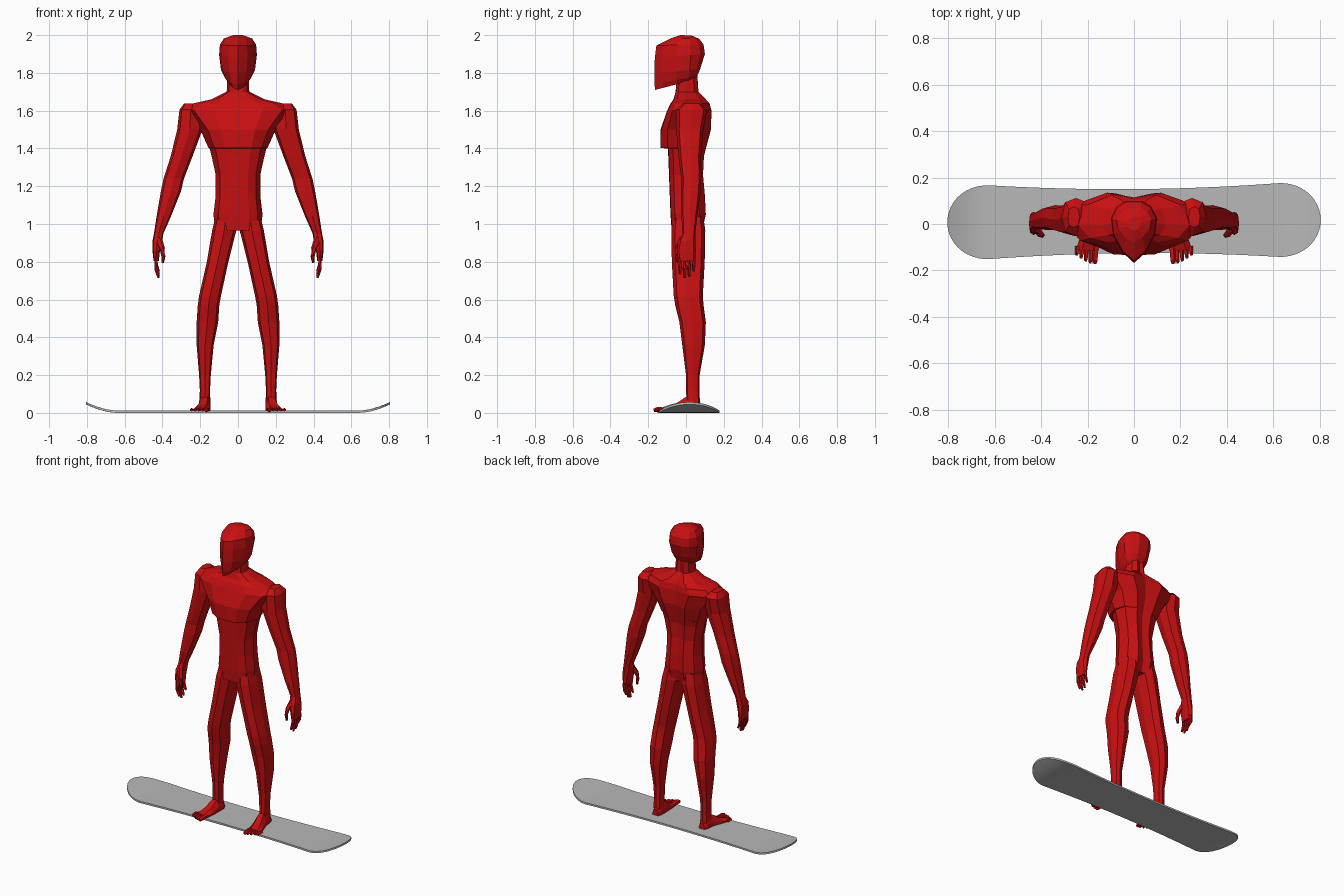
import bpy, bmesh, math
from mathutils import Vector, Matrix

if "Cube" in bpy.data.objects:
    bpy.data.objects.remove(bpy.data.objects["Cube"])


def material(name, rgb):
    m = bpy.data.materials.new(name)
    m.diffuse_color = (*rgb, 1)
    m.use_nodes = True
    m.node_tree.nodes["Principled BSDF"].inputs["Base Color"].default_value = m.diffuse_color
    return m


RED = material("red", (0.58, 0.005, 0.006))
GREY = material("grey", (0.48, 0.48, 0.48))


def loft(name, rings, mat=RED, side=1):
    """Skin a list of equal-length rings and cap both ends; side=-1 mirrors in x."""
    bm = bmesh.new()
    rows = [[bm.verts.new((p[0] * side, p[1], p[2])) for p in r] for r in rings]
    n = len(rows[0])
    for a, b in zip(rows, rows[1:]):
        for i in range(n):
            j = (i + 1) % n
            bm.faces.new((a[i], a[j], b[j], b[i]))
    bm.faces.new(rows[0])
    bm.faces.new(rows[-1])
    bmesh.ops.recalc_face_normals(bm, faces=bm.faces)
    me = bpy.data.meshes.new(name)
    bm.to_mesh(me)
    bm.free()
    me.materials.append(mat)
    ob = bpy.data.objects.new(name, me)
    bpy.context.collection.objects.link(ob)
    return ob


def body_ring(profile, zf, zb, w, yf, yb):
    """Symmetric section: half profile scaled to width, front and back depth."""
    half = []
    for fx, fy in profile:
        y = -yf * fy if fy < 0 else yb * fy
        t = (y - yf) / (yb - yf)
        half.append((fx * w, y, zf + (zb - zf) * t))
    return half + [(-x, y, z) for x, y, z in reversed(half) if x > 0]


def oval(cx, cy, z, rx, ry, n=8):
    """Slightly squared horizontal oval."""
    pts = []
    for i in range(n):
        a = 2 * math.pi * i / n
        k = 1 + 0.1 * math.sin(2 * a) ** 2
        pts.append((cx + rx * k * math.cos(a), cy + ry * k * math.sin(a), z))
    return pts


def tube(name, path, radii, side, n=5):
    """Tapered digit along a path."""
    pts = [Vector(p) for p in path]
    rings = []
    for i, p in enumerate(pts):
        d = pts[min(i + 1, len(pts) - 1)] - pts[max(i - 1, 0)]
        q = d.to_track_quat('Z', 'Y')
        rings.append([p + q @ Vector((radii[i] * math.cos(2 * math.pi * k / n),
                                      radii[i] * math.sin(2 * math.pi * k / n), 0))
                      for k in range(n)])
    return loft(name, rings, RED, side)


# torso and neck, with the ledge under the chest
TORSO = [(0, -1), (.45, -.97), (.8, -.72), (1, -.05), (.85, .65), (.4, 1), (0, .85)]
torso = [(.965, .12, -.076, .085), (1.05, .13, -.082, .105), (1.15, .118, -.086, .1),
         (1.26, .118, -.09, .09), (1.36, .14, -.094, .095), (1.40, .15, -.096, .105),
         (1.402, .156, -.135, .106), (1.5, .2, -.135, .132), (1.60, .29, -.1, .135),
         (1.638, .24, -.082, .125), (1.66, .14, -.066, .105), (1.70, .06, -.055, .066),
         (1.79, .055, -.05, .06)]
loft("torso", [body_ring(TORSO, z, z, w, f, b) for z, w, f, b in torso])

# head with wedge-shaped face
HEAD = [(0, -1), (.5, -.75), (.9, -.3), (1, .25), (.75, .75), (.35, 1)]
head = [(1.71, 1.765, .05, -.163, .05), (1.74, 1.785, .07, -.167, .06),
        (1.80, 1.82, .09, -.168, .075), (1.88, 1.9, .1, -.165, .1),
        (1.945, 1.95, .096, -.157, .093), (1.985, 1.98, .075, -.075, .07),
        (2.0, 1.998, .03, -.03, .03)]
loft("head", [body_ring(HEAD, *r) for r in head])

arm = [(.26, .03, 1.638, .025, .045), (.25, .03, 1.605, .06, .082),
       (.255, .02, 1.5, .067, .072), (.298, .02, 1.36, .058, .06),
       (.34, .028, 1.24, .054, .053), (.356, .025, 1.17, .053, .052),
       (.393, .018, 1.04, .038, .042), (.42, .015, .95, .025, .034)]
hand = [(.42, .015, .95, .025, .034), (.427, .005, .91, .026, .044),
        (.433, .002, .86, .02, .05), (.433, .004, .805, .014, .046)]
leg = [(.066, .012, 1.04, .052, .08), (.073, .012, .965, .064, .09),
       (.108, .012, .8, .057, .087), (.148, .012, .62, .058, .077),
       (.156, .018, .57, .057, .075), (.162, .035, .48, .057, .07),
       (.174, .04, .36, .045, .06), (.175, .036, .2, .031, .036),
       (.175, .036, .12, .027, .035), (.176, .038, .05, .03, .036)]
# foot sections: y, centre x, half width, height
foot = [(.08, .175, .02, .05), (.055, .175, .03, .075), (0, .178, .033, .085),
        (-.06, .19, .043, .045), (-.115, .203, .05, .027)]

for side, tag in ((1, "left"), (-1, "right")):
    loft(tag + "_arm", [oval(*r) for r in arm], RED, side)
    loft(tag + "_hand", [oval(*r) for r in hand], RED, side)
    loft(tag + "_leg", [oval(*r) for r in leg], RED, side)
    loft(tag + "_foot", [[(cx - w, y, .006), (cx + w, y, .006), (cx + w * .95, y, h * .5),
                          (cx + w * .45, y, h), (cx - w * .55, y, h), (cx - w, y, h * .55)]
                         for y, cx, w, h in foot], RED, side)
    # fingers and thumb
    for i, length in enumerate((.075, .095, .088, .06)):
        y = -.031 + i * .024
        tube(f"{tag}_finger_{i + 1}",
             [(.433, y, .825), (.433, y, .81 - length * .5), (.42, y, .81 - length)],
             (.012, .011, .007), side)
    tube(tag + "_thumb", [(.42, -.02, .92), (.402, -.045, .87), (.396, -.048, .83),
                          (.398, -.044, .795)], (.018, .015, .012, .007), side)
    # toes, big toe innermost
    for i, tip in enumerate((-.17, -.168, -.16, -.148, -.135)):
        x, r = .166 + i * .0195, .014 if i == 0 else .0095
        tube(f"{tag}_toe_{i + 1}", [(x, -.095, .016), (x + .002, tip + .015, .017),
                                    (x + .003, tip, .013)], (r, r, r * .65), side)

# snowboard: waisted plan, round upturned tips
L, N = .805, 48
rings = []
for i in range(N + 1):
    x = -L * math.cos(math.pi * i / N)
    a = abs(x)
    hw = .138 + .022 * min(a / .64, 1) ** 2
    if a > .62:
        hw *= max(1 - ((a - .62) / (L - .62)) ** 2.2, .002) ** .5
    z = .045 * max((a - .64) / (L - .64), 0) ** 1.7
    ys = [hw * k / 4 for k in range(-4, 5)]
    rings.append([(x, y, z) for y in ys] + [(x, y, z + .012) for y in reversed(ys)])
board = loft("board", rings, GREY)
board.data.transform(Matrix.Translation((0, .0125, 0)) @ Matrix.Rotation(.0075, 4, 'Z'))
bpy.context.view_layer.objects.active = board
board.select_set(True)
bpy.ops.object.shade_smooth_by_angle(angle=math.radians(30))
